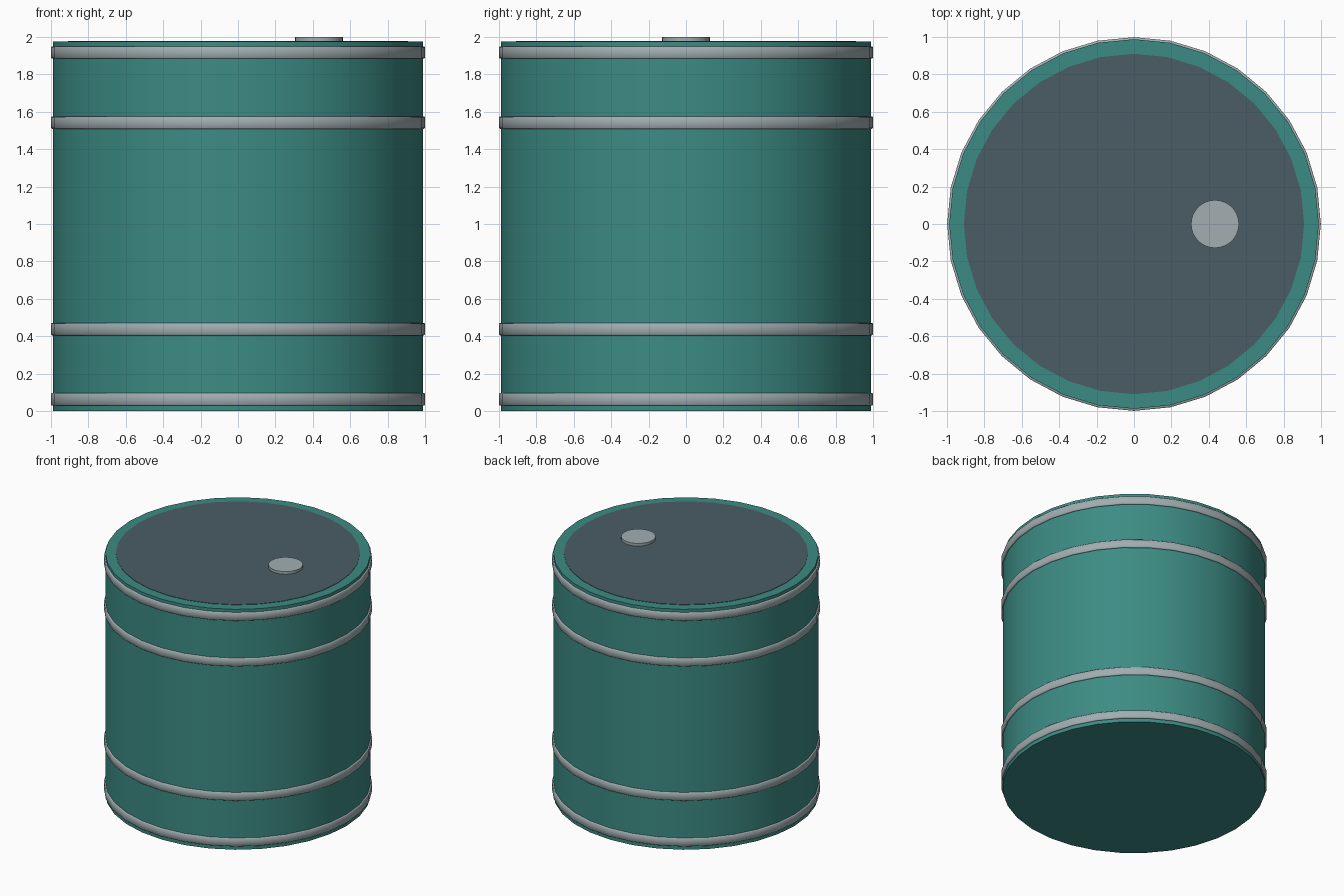
import bpy, math

if "Cube" in bpy.data.objects:
    bpy.data.objects.remove(bpy.data.objects["Cube"])

SIDES = 32


def material(name, colour):
    m = bpy.data.materials.new(name)
    m.diffuse_color = (*colour, 1)
    m.use_nodes = True
    m.node_tree.nodes["Principled BSDF"].inputs["Base Color"].default_value = m.diffuse_color
    return m


teal = material("teal_paint", (0.045, 0.26, 0.23))
slate = material("slate_lid", (0.07, 0.11, 0.13))
steel = material("steel", (0.36, 0.42, 0.44))


def disc(name, radius, z0, z1, mat, x=0.0):
    bpy.ops.mesh.primitive_cylinder_add(vertices=SIDES, radius=radius, depth=z1 - z0,
                                        location=(x, 0, (z0 + z1) / 2))
    ob = bpy.context.object
    ob.name = name
    ob.data.materials.append(mat)
    bpy.ops.object.shade_smooth_by_angle(angle=math.radians(35))
    return ob


def hoop(name, z0, z1, inner, outer):
    # Closed ring with slightly eased outer corners
    e = 0.004
    profile = [(inner, z0), (outer - e, z0), (outer, z0 + e),
               (outer, z1 - e), (outer - e, z1), (inner, z1)]
    n = len(profile)
    verts = [(r * math.cos(2 * math.pi * i / SIDES), r * math.sin(2 * math.pi * i / SIDES), z)
             for i in range(SIDES) for r, z in profile]
    faces = [(i * n + j, (i + 1) % SIDES * n + j,
              (i + 1) % SIDES * n + (j + 1) % n, i * n + (j + 1) % n)
             for i in range(SIDES) for j in range(n)]
    me = bpy.data.meshes.new(name)
    me.from_pydata(verts, [], faces)
    me.materials.append(steel)
    ob = bpy.data.objects.new(name, me)
    bpy.context.collection.objects.link(ob)
    bpy.ops.object.select_all(action='DESELECT')
    bpy.context.view_layer.objects.active = ob
    ob.select_set(True)
    bpy.ops.object.shade_smooth_by_angle(angle=math.radians(50))


# Drum body, inset lid and filler cap
disc("drum_body", 0.988, 0.0, 1.975, teal)
disc("lid", 0.91, 1.94, 1.978, slate)
disc("filler_cap", 0.128, 1.95, 2.0, steel, x=0.433)

# Four steel hoops
for i, z in enumerate((0.063, 0.438, 1.542, 1.917)):
    hoop(f"hoop_{i + 1}", z - 0.033, z + 0.033, 0.97, 0.999)
